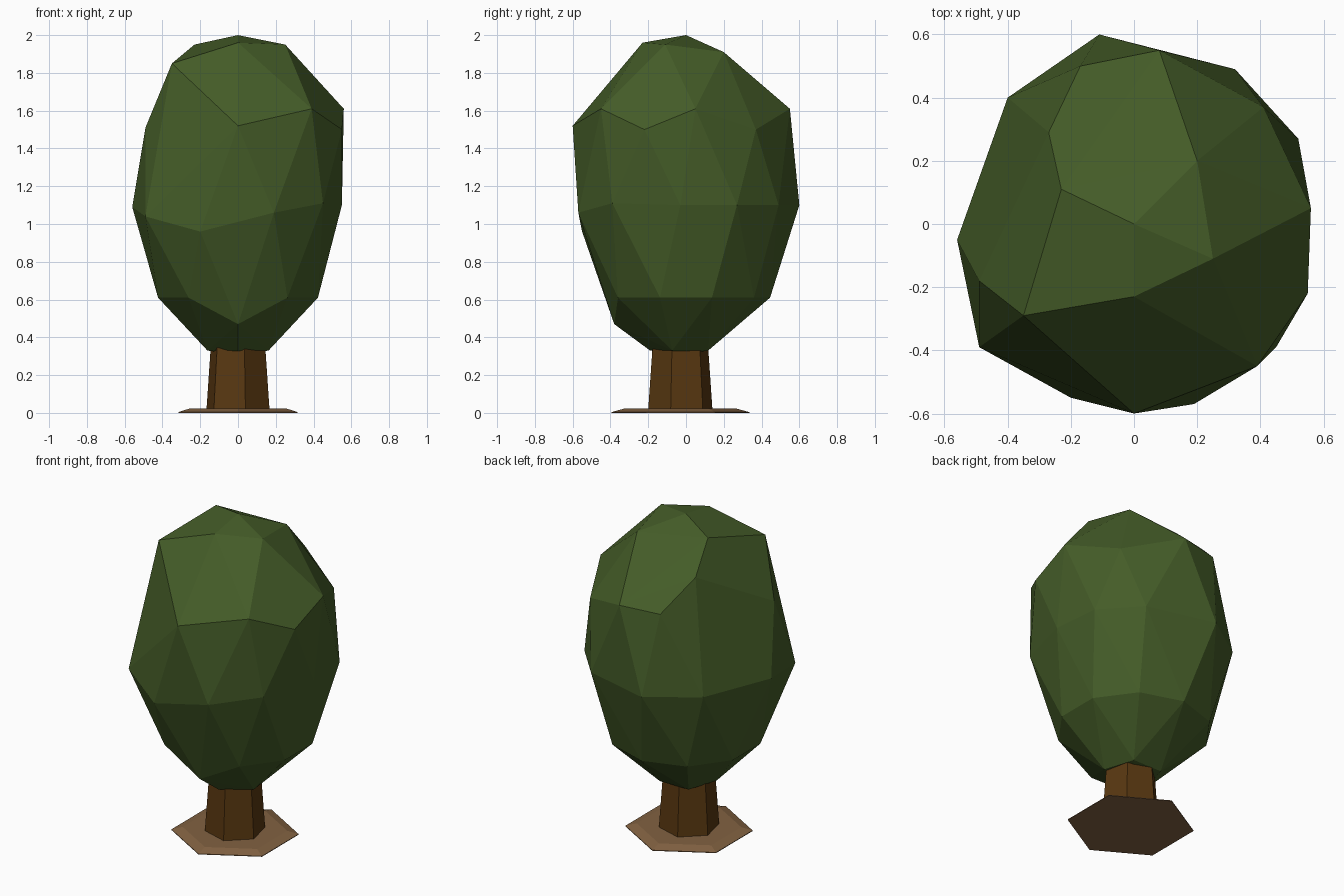
import bpy, bmesh
from math import cos, sin, radians

cube = bpy.data.objects.get("Cube")
if cube:
    bpy.data.objects.remove(cube, do_unlink=True)


def make_material(name, red, green, blue):
    color = (red, green, blue, 1)
    material = bpy.data.materials.new(name)
    material.use_nodes = True
    material.diffuse_color = color
    shader = material.node_tree.nodes["Principled BSDF"]
    shader.inputs["Base Color"].default_value = color
    shader.inputs["Roughness"].default_value = 0.9
    return material


def ring(count, radius, z, start, center_y=0):
    """Evenly spaced points on a horizontal circle."""
    angles = [radians(start + 360 * i / count) for i in range(count)]
    return [(radius * cos(a), center_y + radius * sin(a), z) for a in angles]


def hull_object(name, points, material):
    """Flat-faced convex solid wrapped around the given points."""
    bm = bmesh.new()
    for point in points:
        bm.verts.new(point)
    bmesh.ops.convex_hull(bm, input=bm.verts[:])
    loose = [v for v in bm.verts if not v.link_faces]
    bmesh.ops.delete(bm, geom=loose, context="VERTS")
    # Merge nearly coplanar triangles into broad facets
    bmesh.ops.dissolve_limit(bm, angle_limit=radians(2),
                             verts=bm.verts[:], edges=bm.edges[:])
    bmesh.ops.recalc_face_normals(bm, faces=bm.faces[:])
    mesh = bpy.data.meshes.new(name)
    bm.to_mesh(mesh)
    bm.free()
    mesh.materials.append(material)
    obj = bpy.data.objects.new(name, mesh)
    bpy.context.collection.objects.link(obj)
    return obj


leaf_green = make_material("leaf green", 0.058, 0.107, 0.021)
bark_brown = make_material("bark brown", 0.098, 0.039, 0.0055)
soil_brown = make_material("soil brown", 0.223, 0.122, 0.054)

# Crown: irregular cap, shoulder and waist corners
cap = [(0, 0, 2), (0, -.23, 1.96), (.25, -.11, 1.95), (.2, .2, 1.91),
       (-.23, .11, 1.95), (-.35, -.29, 1.85)]
shoulder = [(0, -.6, 1.52), (.39, -.45, 1.61), (.55, -.22, 1.5),
            (.56, .05, 1.61), (.41, .37, 1.5), (.08, .55, 1.61),
            (-.17, .5, 1.6), (-.27, .29, 1.78), (-.49, -.18, 1.51)]
waist = [(-.56, -.05, 1.09), (-.49, -.39, 1.04), (-.2, -.55, .96),
         (.19, -.57, 1.06), (.45, -.39, 1.11), (.55, -.03, 1.1),
         (.52, .27, 1.1), (.32, .49, 1.1), (-.11, .6, 1.1), (-.4, .4, 1.1)]

# Crown underside: regular rings, with one lower corner at the front
belly = ring(10, .445, .61, -90)
belly[0] = (0, -.38, .47)
underside = ring(5, .17, .33, -90, -.02) + [(0, -.02, .31)]
hull_object("crown", cap + shoulder + waist + belly + underside, leaf_green)

# Trunk: tapered six-sided column running up into the crown
hull_object("trunk", ring(6, .175, .01, -77, -.03)
            + ring(6, .146, .42, -77, -.03), bark_brown)

# Ground patch: thin six-sided slab with a bevelled rim
hull_object("ground_patch", ring(6, .365, 0, -90, -.03)
            + ring(6, .365, .004, -90, -.03)
            + ring(6, .3, .022, -90, -.03), soil_brown)
